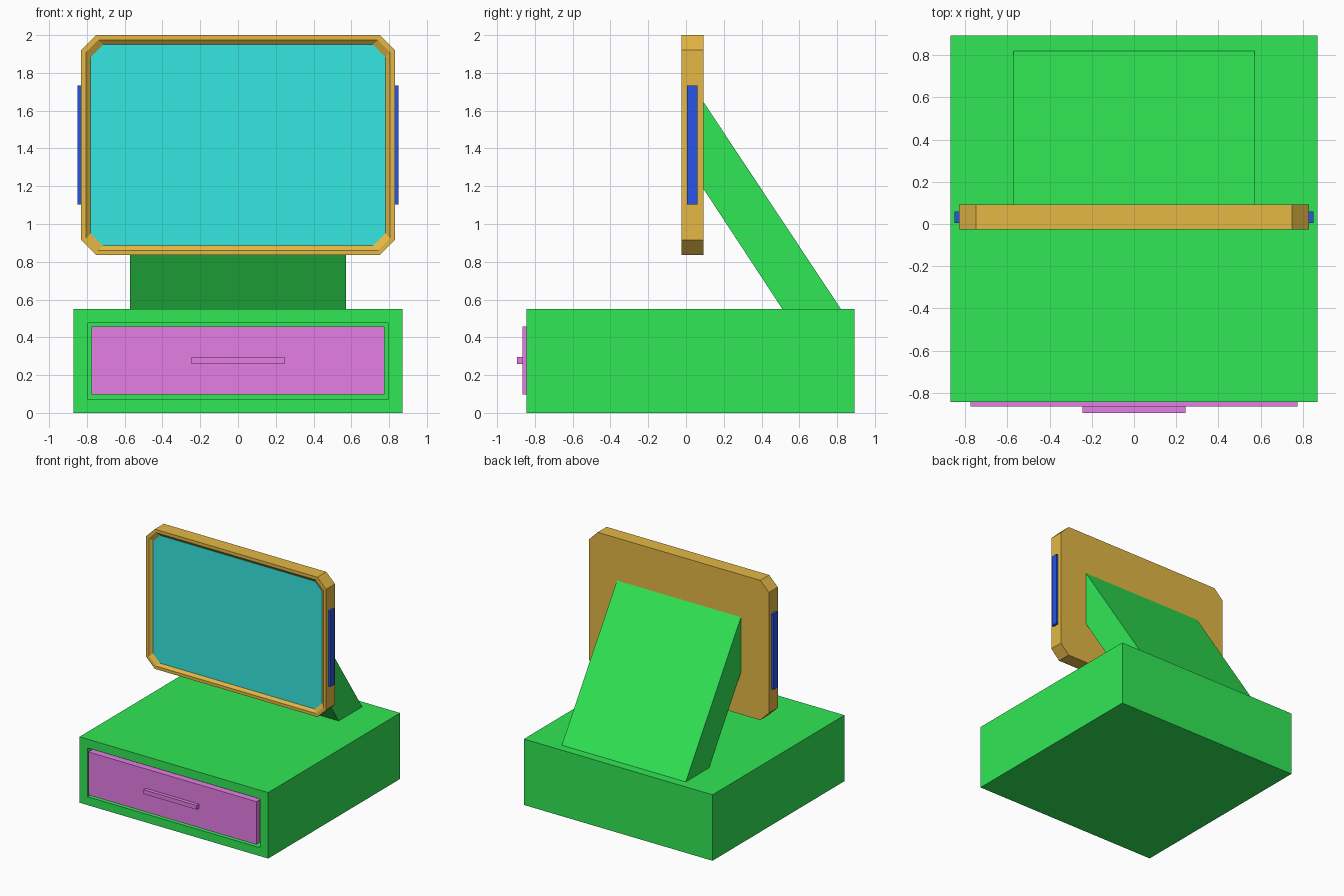
import bpy
import bmesh

cube = bpy.data.objects.get("Cube")
if cube:
    bpy.data.objects.remove(cube, do_unlink=True)


def material(name, rgb):
    m = bpy.data.materials.new(name)
    m.use_nodes = True
    m.diffuse_color = (*rgb, 1)
    m.node_tree.nodes["Principled BSDF"].inputs["Base Color"].default_value = (*rgb, 1)
    return m


green = material("green", (0.03, 0.80, 0.09))
gold = material("gold", (0.78, 0.48, 0.06))
teal = material("teal", (0.035, 0.80, 0.75))
pink = material("pink", (0.78, 0.21, 0.78))
blue = material("blue", (0.02, 0.09, 0.80))


def loft(name, rings, mat):
    """Join equal-sized rings of points in order and cap both ends."""
    bm = bmesh.new()
    loops = [[bm.verts.new(p) for p in ring] for ring in rings]
    for a, b in zip(loops, loops[1:]):
        for i in range(len(a)):
            j = (i + 1) % len(a)
            bm.faces.new((a[i], a[j], b[j], b[i]))
    bm.faces.new(loops[0])
    bm.faces.new(loops[-1])
    bmesh.ops.recalc_face_normals(bm, faces=bm.faces)
    mesh = bpy.data.meshes.new(name)
    bm.to_mesh(mesh)
    bm.free()
    mesh.materials.append(mat)
    obj = bpy.data.objects.new(name, mesh)
    bpy.context.collection.objects.link(obj)
    return obj


def rect(x, y, z0, z1):
    """Upright rectangle centred on x = 0."""
    return [(-x, y, z0), (x, y, z0), (x, y, z1), (-x, y, z1)]


def box(name, x, y0, y1, z0, z1, mat):
    return loft(name, [rect(x, y0, z0, z1), rect(x, y1, z0, z1)], mat)


def octagon(inset, y, cut):
    """Upright rectangle with clipped corners, inset from the frame outline."""
    x, z0, z1 = 0.83 - inset, 0.835 + inset, 2.0 - inset
    return [(-x + cut, y, z0), (x - cut, y, z0), (x, y, z0 + cut), (x, y, z1 - cut),
            (x - cut, y, z1), (-x + cut, y, z1), (-x, y, z1 - cut), (-x, y, z0 + cut)]


# Base block with a drawer opening in its front
loft("base", [rect(0.87, 0.893, 0, 0.55), rect(0.87, -0.845, 0, 0.55),
              rect(0.795, -0.845, 0.07, 0.477), rect(0.795, -0.72, 0.07, 0.477)], green)

# Drawer and its handle
box("drawer", 0.775, -0.865, -0.72, 0.098, 0.457, pink)
box("drawer_handle", 0.245, -0.895, -0.865, 0.26, 0.295, pink)

# Slanted support between base and screen
profile = [(0.09, 1.65), (0.82, 0.55), (0.51, 0.55), (0.09, 1.19)]
loft("support", [[(x, y, z) for y, z in profile] for x in (-0.572, 0.572)], green)

# Screen frame with a sloped recess
loft("screen_frame", [octagon(0, 0.093, 0.08), octagon(0, -0.025, 0.08),
                      octagon(0.026, -0.025, 0.064), octagon(0.05, -0.005, 0.066)], gold)
loft("screen", [octagon(0.05, -0.001, 0.066), octagon(0.05, -0.007, 0.066)], teal)

# Side plates
for name, side in (("left_plate", 1), ("right_plate", -1)):
    plate = box(name, 0.011, 0.005, 0.06, 1.102, 1.732, blue)
    plate.location.x = side * 0.839
